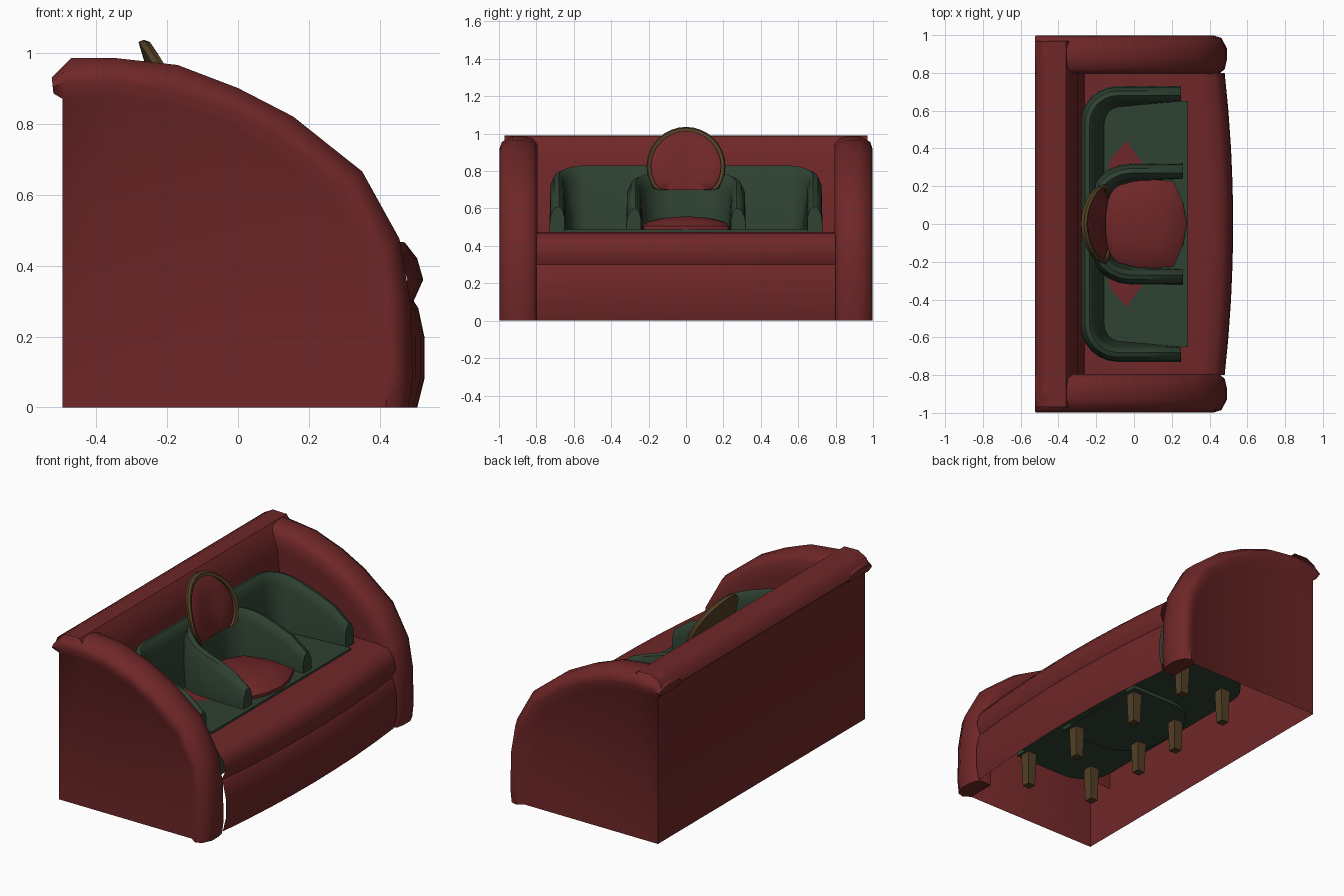
import bpy, bmesh, math

if "Cube" in bpy.data.objects:
    bpy.data.objects.remove(bpy.data.objects["Cube"])

def material(name, rgb):
    m = bpy.data.materials.new(name)
    m.diffuse_color = (*rgb, 1)
    m.use_nodes = True
    m.node_tree.nodes["Principled BSDF"].inputs["Base Color"].default_value = m.diffuse_color
    return m

RED = material("dark red fabric", (0.16, 0.02, 0.021))
GREEN = material("dark green fabric", (0.028, 0.054, 0.032))
BROWN = material("brown wood", (0.085, 0.05, 0.019))

def make(name, verts, faces, mats, angle=40, mirror=False, rule=None):
    me = bpy.data.meshes.new(name)
    me.from_pydata(verts, [], faces)
    bm = bmesh.new()
    bm.from_mesh(me)
    bmesh.ops.remove_doubles(bm, verts=bm.verts, dist=0.0005)
    bmesh.ops.recalc_face_normals(bm, faces=bm.faces)
    bm.to_mesh(me)
    bm.free()
    ob = bpy.data.objects.new(name, me)
    bpy.context.collection.objects.link(ob)
    for m in mats:
        me.materials.append(m)
    if rule:
        for p in me.polygons:
            p.material_index = rule(p)
    if mirror:
        mod = ob.modifiers.new("mirror", 'MIRROR')
        mod.use_axis = (False, True, False)
        mod.use_mirror_merge = False
    bpy.ops.object.select_all(action='DESELECT')
    bpy.context.view_layer.objects.active = ob
    ob.select_set(True)
    bpy.ops.object.shade_smooth_by_angle(angle=math.radians(angle))
    return ob

def loft(rings, closed=False):
    n = len(rings[0])
    verts = [v for r in rings for v in r]
    faces = []
    for i in range(len(rings) - 1):
        for j in range(n if closed else n - 1):
            k = (j + 1) % n
            faces.append((i * n + j, i * n + k, (i + 1) * n + k, (i + 1) * n + j))
    return verts, faces

def add_poly(verts, faces, pts):
    faces.append(tuple(range(len(verts), len(verts) + len(pts))))
    verts.extend(pts)

# --- large sofa: padded arms, mirrored left to right
outer = [(-.525, .93), (-.47, .985), (-.35, .985), (-.17, .965), (0, .9), (.155, .82),
         (.35, .665), (.455, .475), (.485, .3), (.492, .08), (.48, 0)]
inner = [(-.52, .885), (-.495, .87), (-.35, .87), (-.2, .845), (-.02, .79), (.1, .715),
         (.26, .59), (.355, .42), (.375, .3), (.375, .08), (.375, 0)]
section = [(.8, 1), (.795, .35), (.82, .1), (.87, 0), (.93, 0), (.985, .25), (.998, .6), (.97, 1)]
rings = [[(o[0] + (i[0] - o[0]) * t, y, o[1] + (i[1] - o[1]) * t) for y, t in section]
         for o, i in zip(outer, inner)]
V, F = loft(rings)
add_poly(V, F, rings[0][:])
add_poly(V, F, rings[-1][:])
add_poly(V, F, [(x, .97, z) for x, z in inner[1:]] + [(-.495, .97, 0)])
add_poly(V, F, [(x, .8, z) for x, z in inner[1:9]] + [(-.495, .8, .3)])
make("padded_arm", V, F, [RED], 50, mirror=True)

# --- large sofa: back panel with rolled top
prof = [(-.495, 0), (-.495, .87), (-.525, .905), (-.505, .96), (-.45, .99), (-.36, .988),
        (-.325, .94), (-.3, .85), (-.26, .46)]
V, F = loft([[(x, y, z) for x, z in prof] for y in (-.97, -.8, 0, .8, .97)])
make("sofa_back", V, F, [RED], 50)

# --- large sofa: bowed seat cushion and front apron
def bowed(name, pts, angle):
    rs = []
    for k in range(9):
        y = -.8 + .2 * k
        rs.append([(x - (.045 * (y / .8) ** 2 if x > .3 else 0), y, z) for x, z in pts])
    v, f = loft(rs)
    make(name, v, f, [RED], angle)

bowed("seat_cushion", [(-.28, .47), (.1, .475), (.4, .475), (.47, .465), (.505, .42),
                       (.522, .36), (.495, .3)], 60)
bowed("front_apron", [(.495, .3), (.508, .28), (.525, .2), (.525, .08), (.505, 0)], 60)

# --- small sofa and armchair: U-shaped padded shells
def u_path(xf, xb, w, r):
    half = [(xf, w), (xf * .6, w), (xf * .2, w)]
    cx, cy = xb + r, w - r
    for k in range(7):
        a = math.radians(90 + 15 * k)
        half.append((cx + r * math.cos(a), cy + r * math.sin(a)))
    half.append((xb, cy * .5))
    return half + [(xb, 0)] + [(x, -y) for x, y in reversed(half)]

def u_shell(name, xf, xb, w, r, h0, h1, z0, slope):
    path = u_path(xf, xb, w, r)
    rs = []
    for k, (x, y) in enumerate(path):
        a, b = path[max(k - 1, 0)], path[min(k + 1, len(path) - 1)]
        dx, dy = b[0] - a[0], b[1] - a[1]
        d = math.hypot(dx, dy)
        nx, ny = -dy / d, dx / d           # points into the seat
        t = max(0, (xf - x) / (xf - xb))
        h = h0 + (h1 - h0) * t ** .6
        sec = [(.01, z0), (0, .5), (.005, h - .05), (.025, h - .008), (.05, h),
               (.07, h - .02), (.08, h - .06), (.08 + slope * t, .47), (.08 + slope * t, z0)]
        rs.append([(x + nx * s, y + ny * s, z) for s, z in sec])
    v, f = loft(rs)
    add_poly(v, f, rs[0][:])
    add_poly(v, f, rs[-1][:])
    add_poly(v, f, [q[0] for q in rs])     # underside
    make(name, v, f, [GREEN], 45)

u_shell("small_sofa_shell", .25, -.285, .73, .2, .61, .83, .2, .05)
u_shell("armchair_shell", .26, -.255, .32, .24, .6, .80, .18, .03)

# --- small sofa seat slab
pts = [(.285, .65), (-.12, .65), (-.2, .5), (-.2, -.5), (-.12, -.65), (.285, -.65)]
V, F = loft([[(x, y, z) for x, y in pts] for z in (.2, .487)], True)
add_poly(V, F, [(x, y, .487) for x, y in pts])
add_poly(V, F, [(x, y, .2) for x, y in pts])
make("small_sofa_seat", V, F, [GREEN])

# red patches beside the armchair where the big cushion shows through
V, F = [], []
add_poly(V, F, [(-.14, .28, .491), (-.12, .35, .491), (-.04, .44, .491), (.04, .33, .491), (.06, .28, .491)])
make("seat_patch", V, F, [RED], mirror=True)

# --- armchair domed seat
rs = []
for s, z in ((1, .4), (1, .505), (.85, .53), (.5, .55), (.02, .558)):
    ring = []
    for x, y in [(.21, .225), (.05, .24), (-.1, .2), (-.17, .08), (-.17, -.08), (-.1, -.2),
                 (.05, -.24), (.21, -.225), (.26, -.11), (.28, 0), (.26, .11)]:
        ring.append((.05 + (x - .05) * s, y * s, z))
    rs.append(ring)
V, F = loft(rs, True)
add_poly(V, F, rs[-1][:])
make("armchair_seat", V, F, [RED], 50)

# --- round backrest: curved, wooden rim and back, red padded front
def disc_ring(r, off):
    out = []
    for k in range(32):
        a = 2 * math.pi * k / 32
        y, z = r * math.cos(a), max(.70, .825 + r * math.sin(a))
        out.append((-.27 + y * y + .3 * (1.035 - z) + off, y, z))
    return out

V, F = loft([disc_ring(.001, .028), disc_ring(.1, .026), disc_ring(.17, .018), disc_ring(.187, .004)], True)
make("backrest_pad", V, F, [RED], 60)
V, F = loft([disc_ring(.187, .004), disc_ring(.187, .02), disc_ring(.205, .02), disc_ring(.211, .005),
             disc_ring(.205, -.012), disc_ring(.1, -.012), disc_ring(.001, -.012)], True)
make("backrest_rim", V, F, [BROWN], 40)

# --- wooden legs of the small sofa and the armchair
for label, fy, by in (("small_sofa", .667, .57), ("armchair", .25, .16)):
    for place, x, y in (("front", .208, fy), ("back", -.167, by)):
        for side in (-1, 1):
            rs = []
            for z, h in ((0, .024), (.26, .032)):
                rs.append([(x + a * h, side * y + b * h, z)
                           for a, b in ((-1, -1), (1, -1), (1, 1), (-1, 1))])
            V, F = loft(rs, True)
            add_poly(V, F, rs[0][:])
            add_poly(V, F, rs[1][:])
            make(f"{label}_{place}_leg", V, F, [BROWN], 30)
